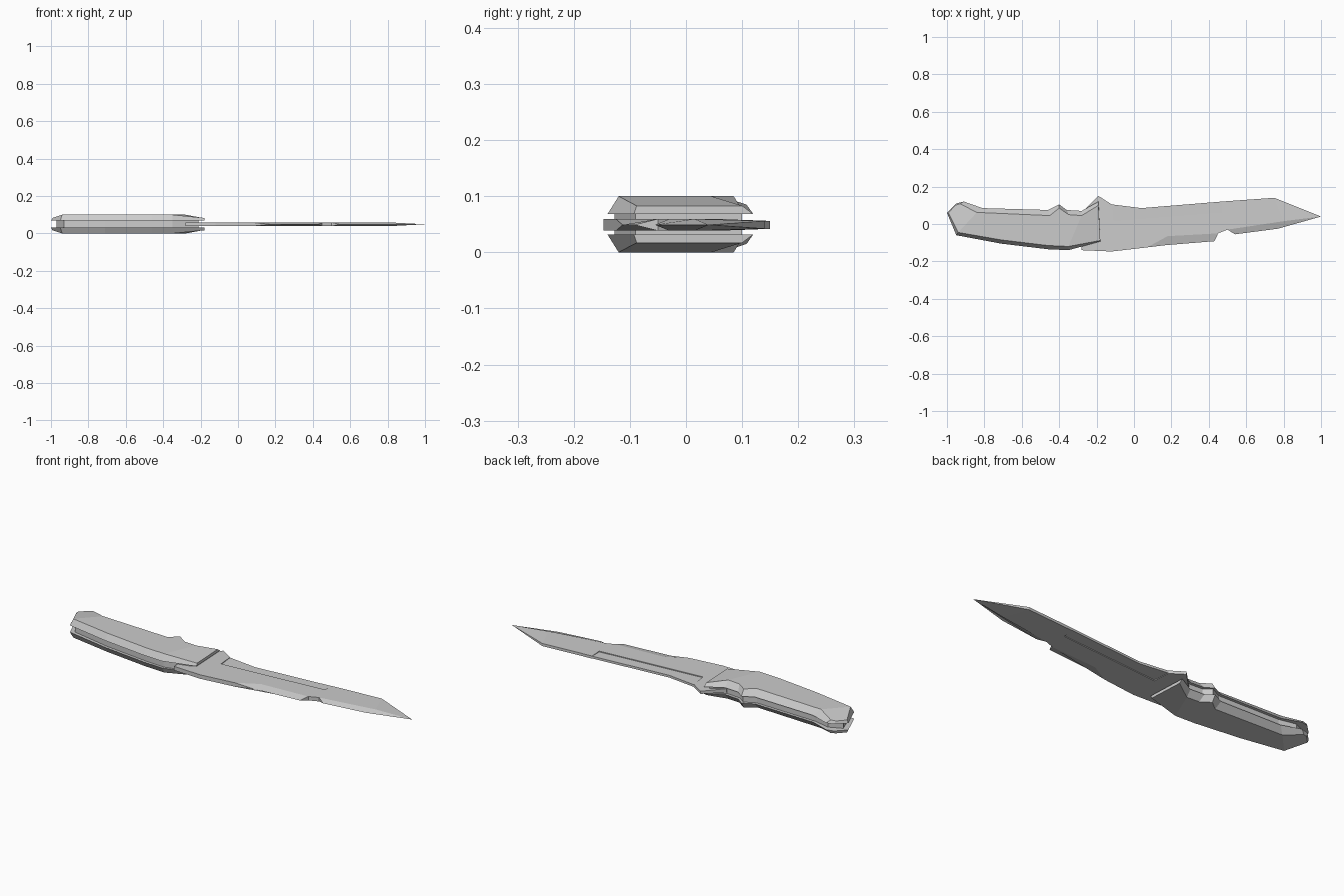
import bpy, bmesh

if "Cube" in bpy.data.objects:
    bpy.data.objects.remove(bpy.data.objects["Cube"])

MID = 0.049   # blade mid-plane height


def finish(name, bm):
    bmesh.ops.recalc_face_normals(bm, faces=bm.faces)
    mesh = bpy.data.meshes.new(name)
    bm.to_mesh(mesh)
    bm.free()
    obj = bpy.data.objects.new(name, mesh)
    bpy.context.collection.objects.link(obj)
    return obj


def symmetric_solid(name, pieces, mid):
    """Join plates given as (x, y, half thickness) outlines; shared walls are dropped."""
    bm = bmesh.new()
    verts, walls = {}, {}

    def vert(x, y, z):
        key = (x, y, round(z, 5))
        if key not in verts:
            verts[key] = bm.verts.new((x, y, mid + z))
        return verts[key]

    for piece in pieces:
        top = [vert(x, y, h) for x, y, h in piece]
        low = [vert(x, y, -h) for x, y, h in piece]
        bm.faces.new(top)
        bm.faces.new(low[::-1])
        for i in range(len(piece)):
            j = (i + 1) % len(piece)
            loop = list(dict.fromkeys([top[i], low[i], low[j], top[j]]))
            if len(loop) < 3:
                continue
            key = frozenset(loop)
            if key in walls:
                bm.faces.remove(walls.pop(key))
            else:
                walls[key] = bm.faces.new(loop)
    return finish(name, bm)


# Handle scales: outer rim x, y then bevelled rim x, y, z
RIM = [
    (-1.00, .06, -.992, .06, .083), (-.95, -.06, -.94, -.045, .10),
    (-.71, -.105, -.71, -.085, .10), (-.46, -.135, -.46, -.115, .10),
    (-.35, -.14, -.35, -.12, .10), (-.18, -.093, -.18, -.088, .083),
    (-.19, .12, -.19, .10, .083), (-.28, .07, -.28, .045, .10),
    (-.36, .075, -.35, .05, .10), (-.40, .105, -.40, .085, .10),
    (-.46, .075, -.45, .045, .10), (-.81, .085, -.84, .062, .10),
    (-.91, .12, -.93, .108, .085), (-.95, .11, -.955, .10, .083),
]


def handle_scale(name, flip):
    bm = bmesh.new()
    z_of = lambda z: 0.1 - z if flip else z
    base = [bm.verts.new((p[0], p[1], z_of(.068))) for p in RIM]
    top = [bm.verts.new((p[2], p[3], z_of(p[4]))) for p in RIM]
    n = len(RIM)
    bm.faces.new(base)
    for i in range(n):
        j = (i + 1) % n
        bm.faces.new((base[i], base[j], top[j], top[i]))
    # flat plateau plus the two sloping ends
    for ids in ((1, 2, 3, 4, 7, 8, 9, 10, 11), (4, 5, 6, 7), (0, 1, 11, 12, 13)):
        bm.faces.new([top[i] for i in ids])
    return finish(name, bm)


handle_scale("handle_scale_upper", False)
handle_scale("handle_scale_lower", True)

# Spacer between the scales
outline = [(-.97, .06), (-.93, -.045), (-.71, -.09), (-.46, -.12), (-.35, -.127),
           (-.21, -.09), (-.21, .10), (-.28, .055), (-.36, .06), (-.40, .09),
           (-.46, .06), (-.81, .07), (-.90, .09)]
symmetric_solid("handle_spacer", [[(x, y, .021) for x, y in outline]], .05)

# Blade: main plate, tapered tip, thinned spine, two ground edges
H = .0105
body = [(-.28, -.14, H), (-.12, -.147, H), (.07, -.125, H), (.18, -.065, H),
        (.45, -.05, H), (.50, -.03, H), (.80, .015, H), (.75, .14, .007),
        (.47, .12, .007), (.47, .06, H), (-.11, .014, H), (-.12, .105, .008),
        (-.19, .15, .007), (-.28, .06, H)]
tip = [(.80, .015, H), (1.0, .04, 0), (.75, .14, .007)]
spine = [(-.11, .014, .006), (.47, .06, .006), (.47, .12, .006),
         (.04, .085, .006), (-.12, .105, .006)]
rear_edge = [(.07, -.125, H), (.17, -.113, 0), (.43, -.092, 0),
             (.45, -.05, H), (.18, -.065, H)]
front_edge = [(.50, -.03, H), (.54, -.055, 0), (.77, -.025, 0),
              (1.0, .04, 0), (.80, .015, H)]
symmetric_solid("blade", [body, tip, spine, rear_edge, front_edge], MID)
